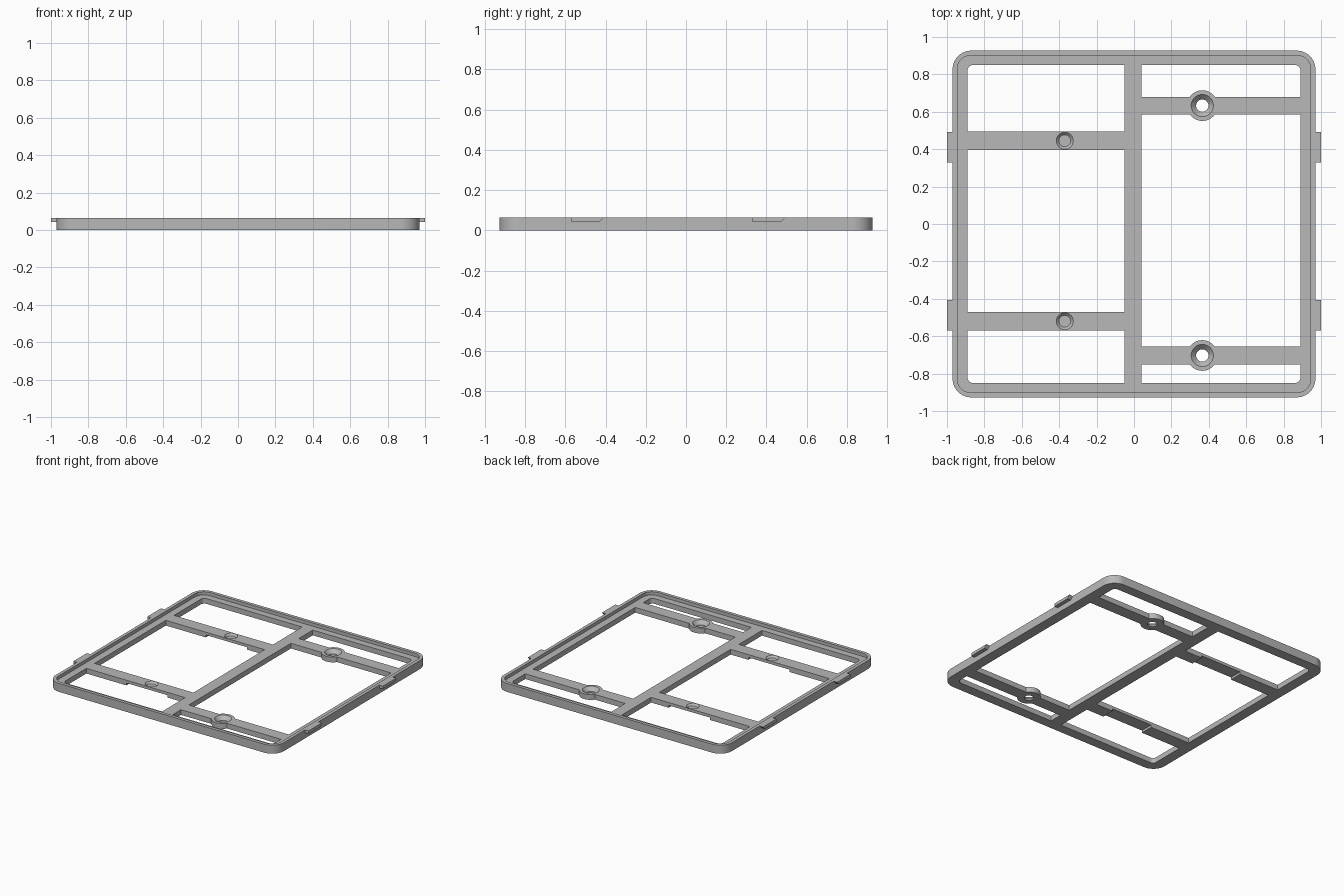
import bpy, bmesh, math

if "Cube" in bpy.data.objects:
    bpy.data.objects.remove(bpy.data.objects["Cube"])

grey = bpy.data.materials.new("light grey")
grey.diffuse_color = (0.48, 0.48, 0.48, 1)
grey.use_nodes = True
grey.node_tree.nodes["Principled BSDF"].inputs["Base Color"].default_value = grey.diffuse_color


def prism(name, pts, z0, z1):
    """Extrude a counter-clockwise xy outline from z0 to z1."""
    bm = bmesh.new()
    lo = [bm.verts.new((x, y, z0)) for x, y in pts]
    hi = [bm.verts.new((x, y, z1)) for x, y in pts]
    bm.faces.new(lo[::-1])
    bm.faces.new(hi)
    n = len(pts)
    for i in range(n):
        j = (i + 1) % n
        bm.faces.new((lo[i], lo[j], hi[j], hi[i]))
    return finish(name, bm)


def finish(name, bm):
    bmesh.ops.recalc_face_normals(bm, faces=bm.faces[:])
    me = bpy.data.meshes.new(name)
    bm.to_mesh(me)
    bm.free()
    me.materials.append(grey)
    ob = bpy.data.objects.new(name, me)
    bpy.context.collection.objects.link(ob)
    return ob


def rounded(x0, y0, x1, y1, radii, steps=10):
    """Rectangle outline; radii run SE, NE, NW, SW."""
    pts = []
    corners = [(x1, y0, -1, 1), (x1, y1, -1, -1), (x0, y1, 1, -1), (x0, y0, 1, 1)]
    for k, ((x, y, sx, sy), r) in enumerate(zip(corners, radii)):
        if r == 0:
            pts.append((x, y))
            continue
        for i in range(steps + 1):
            a = math.radians(-90 + 90 * k + 90 * i / steps)
            pts.append((x + sx * r + r * math.cos(a), y + sy * r + r * math.sin(a)))
    return pts


def cone(name, x, y, z0, z1, r0, r1):
    bm = bmesh.new()
    bmesh.ops.create_cone(bm, cap_ends=True, segments=40, radius1=r0, radius2=r1, depth=z1 - z0)
    bmesh.ops.translate(bm, verts=bm.verts[:], vec=(x, y, (z0 + z1) / 2))
    return finish(name, bm)


def combine(target, tool, op='DIFFERENCE'):
    m = target.modifiers.new(op, 'BOOLEAN')
    m.operation, m.object, m.solver = op, tool, 'EXACT'
    bpy.context.view_layer.objects.active = target
    bpy.ops.object.modifier_apply(modifier=m.name)
    bpy.data.objects.remove(tool)


TOP, FLOOR = 0.065, 0.04

# Outer frame with a raised rim around a lower floor
frame = prism("frame", rounded(-0.97, -0.927, 0.97, 0.927, [0.1] * 4), 0, TOP)
combine(frame, prism("cut", rounded(-0.945, -0.902, 0.945, 0.902, [0.075] * 4), FLOOR, 0.2))

# Six openings, leaving the centre spine and four cross bars
r = 0.03
openings = [
    (-0.89, 0.495, -0.05, 0.85, (0, 0, r, 0)),
    (-0.89, -0.47, -0.05, 0.395, (0, 0, 0, 0)),
    (-0.89, -0.85, -0.05, -0.57, (0, 0, 0, r)),
    (0.04, 0.68, 0.89, 0.85, (0, r, 0, 0)),
    (0.04, -0.655, 0.89, 0.585, (0, 0, 0, 0)),
    (0.04, -0.85, 0.89, -0.75, (r, 0, 0, 0)),
]
for x0, y0, x1, y1, radii in openings:
    combine(frame, prism("cut", rounded(x0, y0, x1, y1, radii), -0.1, 0.2))

# Right bars: round bosses with countersunk through holes
for y in (0.633, -0.703):
    combine(frame, cone("boss", 0.365, y, 0, FLOOR, 0.082, 0.082), 'UNION')
    combine(frame, cone("cut", 0.365, y, -0.1, 0.1, 0.033, 0.033))
    combine(frame, cone("cut", 0.365, y, 0.012, FLOOR + 0.0005, 0.033, 0.06))

# Left bars: recessed underside and blind tapered dimples
for y in (0.445, -0.52):
    recess = rounded(-0.55, y - 0.08, -0.2, y + 0.08, [0] * 4)
    combine(frame, prism("cut", recess, -0.1, 0.018))
    combine(frame, cone("cut", -0.37, y, 0.026, FLOOR + 0.0005, 0.032, 0.046))

bpy.ops.object.select_all(action='DESELECT')
frame.select_set(True)
bpy.context.view_layer.objects.active = frame
bpy.ops.object.shade_smooth_by_angle(angle=math.radians(30))

# Side clips: small tabs with one ramped end
for side, sx in (("left", -1), ("right", 1)):
    for end, y0 in (("front", -0.57), ("back", 0.33)):
        prof = [(y0, 0.042), (y0 + 0.14, 0.042), (y0 + 0.163, TOP), (y0, TOP)]
        bm = bmesh.new()
        a = [bm.verts.new((sx * 0.965, y, z)) for y, z in prof]
        b = [bm.verts.new((sx * 1.0, y, z)) for y, z in prof]
        bm.faces.new(a)
        bm.faces.new(b)
        for i in range(4):
            j = (i + 1) % 4
            bm.faces.new((a[i], a[j], b[j], b[i]))
        finish(f"{side}_{end}_clip", bm)
